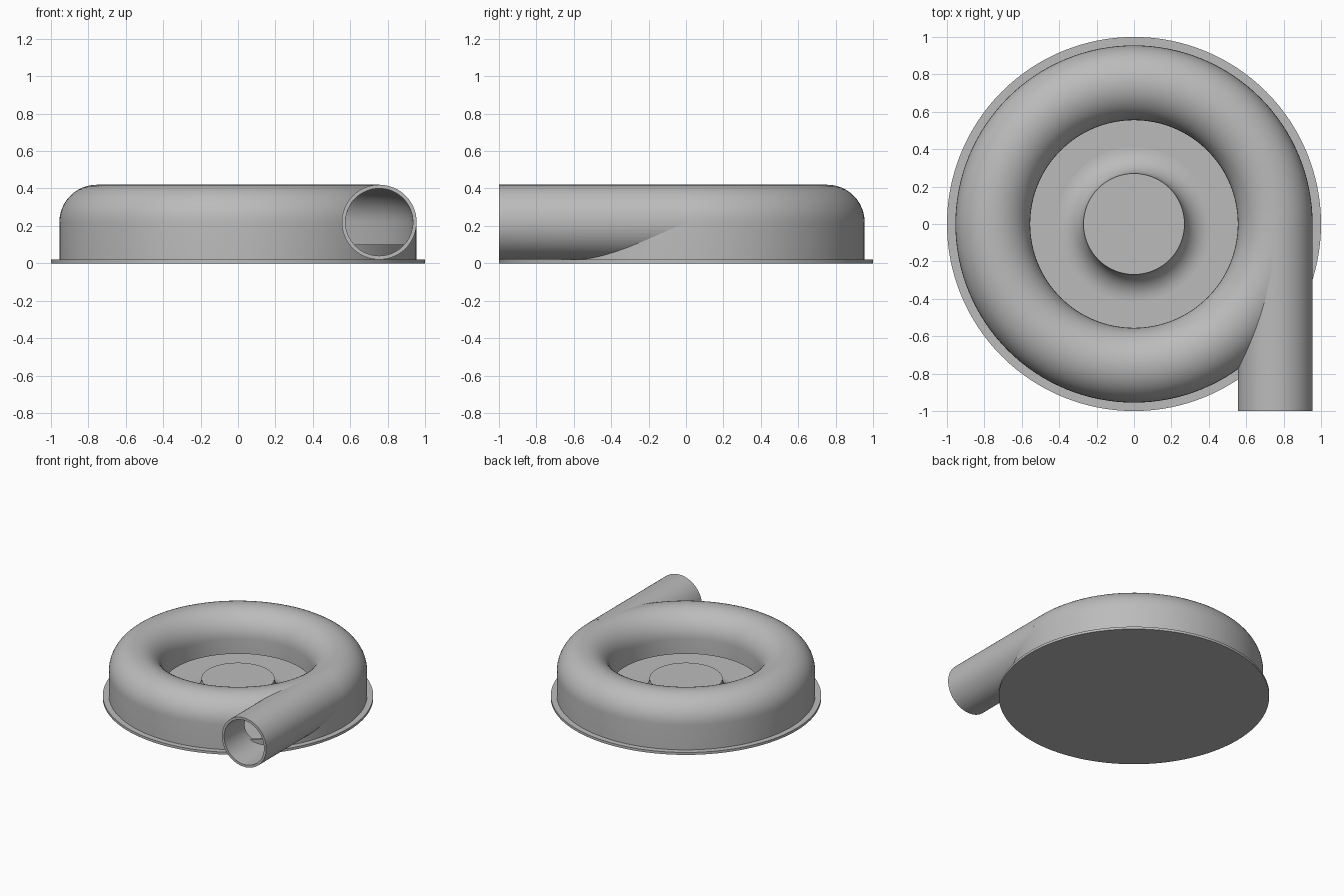
import bpy, bmesh
from math import sin, cos, pi, radians
from mathutils import Matrix

old = bpy.data.objects.get("Cube")
if old:
    bpy.data.objects.remove(old)

grey = bpy.data.materials.new("plain grey")
grey.use_nodes = True
colour = (0.5, 0.5, 0.5, 1)
grey.diffuse_color = colour
grey.node_tree.nodes["Principled BSDF"].inputs["Base Color"].default_value = colour

MID, AXIS, OUTER, INNER = 0.755, 0.22, 0.2, 0.18
PLATE, SHELF = 0.02, 0.1


def add(name, bm, helper=False):
    bmesh.ops.recalc_face_normals(bm, faces=bm.faces)
    mesh = bpy.data.meshes.new(name)
    bm.to_mesh(mesh)
    bm.free()
    ob = bpy.data.objects.new(name, mesh)
    bpy.context.collection.objects.link(ob)
    mesh.materials.append(grey)
    ob.hide_render = helper
    return ob


def lathe(name, profile, closed, helper=False, steps=128):
    bm = bmesh.new()
    vs = [bm.verts.new((r, 0, z)) for r, z in profile]
    es = [bm.edges.new(p) for p in zip(vs, vs[1:])]
    if closed:
        es.append(bm.edges.new((vs[-1], vs[0])))
    bmesh.ops.spin(bm, geom=vs + es, cent=(0, 0, 0), axis=(0, 0, 1),
                   angle=2 * pi, steps=steps, use_merge=True)
    bmesh.ops.remove_doubles(bm, verts=bm.verts, dist=1e-5)
    return add(name, bm, helper)


def arch(radius, steps=24):
    return [(MID + radius * cos(pi * i / steps), AXIS + radius * sin(pi * i / steps))
            for i in range(steps + 1)]


def rod(name, radius, front, back, floor=None):
    bm = bmesh.new()
    place = Matrix.Translation((MID, (front + back) / 2, AXIS)) @ Matrix.Rotation(pi / 2, 4, "X")
    bmesh.ops.create_cone(bm, cap_ends=True, segments=64, radius1=radius,
                          radius2=radius, depth=back - front, matrix=place)
    if floor is not None:
        geom = bm.verts[:] + bm.edges[:] + bm.faces[:]
        bmesh.ops.bisect_plane(bm, geom=geom, plane_co=(0, 0, floor),
                               plane_no=(0, 0, 1), clear_inner=True)
        bmesh.ops.holes_fill(bm, edges=[e for e in bm.edges if e.is_boundary])
    return add(name, bm, True)


def cut(ob, cutter):
    bpy.context.view_layer.objects.active = ob
    mod = ob.modifiers.new("cut", "BOOLEAN")
    mod.operation, mod.solver, mod.object = "DIFFERENCE", "EXACT", cutter
    bpy.ops.object.modifier_apply(modifier=mod.name)


# Base plate
base = lathe("base_plate", [(0, 0), (1, 0), (1, PLATE), (0, PLATE)], False)

# Hub with a concave flare down to the plate
flare = [(0.41 - 0.14 * cos(a), 0.16 - 0.14 * sin(a))
         for a in (i * pi / 24 for i in range(13))]
hub = lathe("hub", [(0, 0.16)] + flare + [(0, PLATE)], False)

# Ring housing: hollow, rounded on top, open below
shell = [(MID + OUTER, PLATE)] + arch(OUTER) + [(MID - OUTER, SHELF), (MID - INNER, SHELF)]
shell += arch(INNER)[::-1] + [(MID + INNER, PLATE)]
housing = lathe("ring_housing", shell, True)

# Outlet pipe, trimmed where it meets the housing
pipe = rod("outlet_pipe", OUTER, -1, -0.02)
pipe.hide_render = False
bore = rod("bore_cutter", INNER, -1.1, 0.05)
mouth = rod("mouth_cutter", INNER, -1.1, -0.02, SHELF)
body = lathe("body_cutter", [(MID + OUTER, 0)] + arch(OUTER) + [(MID - OUTER, 0)], True, True)
cut(pipe, bore)
cut(pipe, body)
cut(housing, mouth)
for cutter in (bore, mouth, body):
    bpy.data.objects.remove(cutter)

# Smooth shading with sharp rims
for ob in (base, hub, housing, pipe):
    bpy.ops.object.select_all(action="DESELECT")
    ob.select_set(True)
    bpy.context.view_layer.objects.active = ob
    bpy.ops.object.shade_smooth_by_angle(angle=radians(30))
